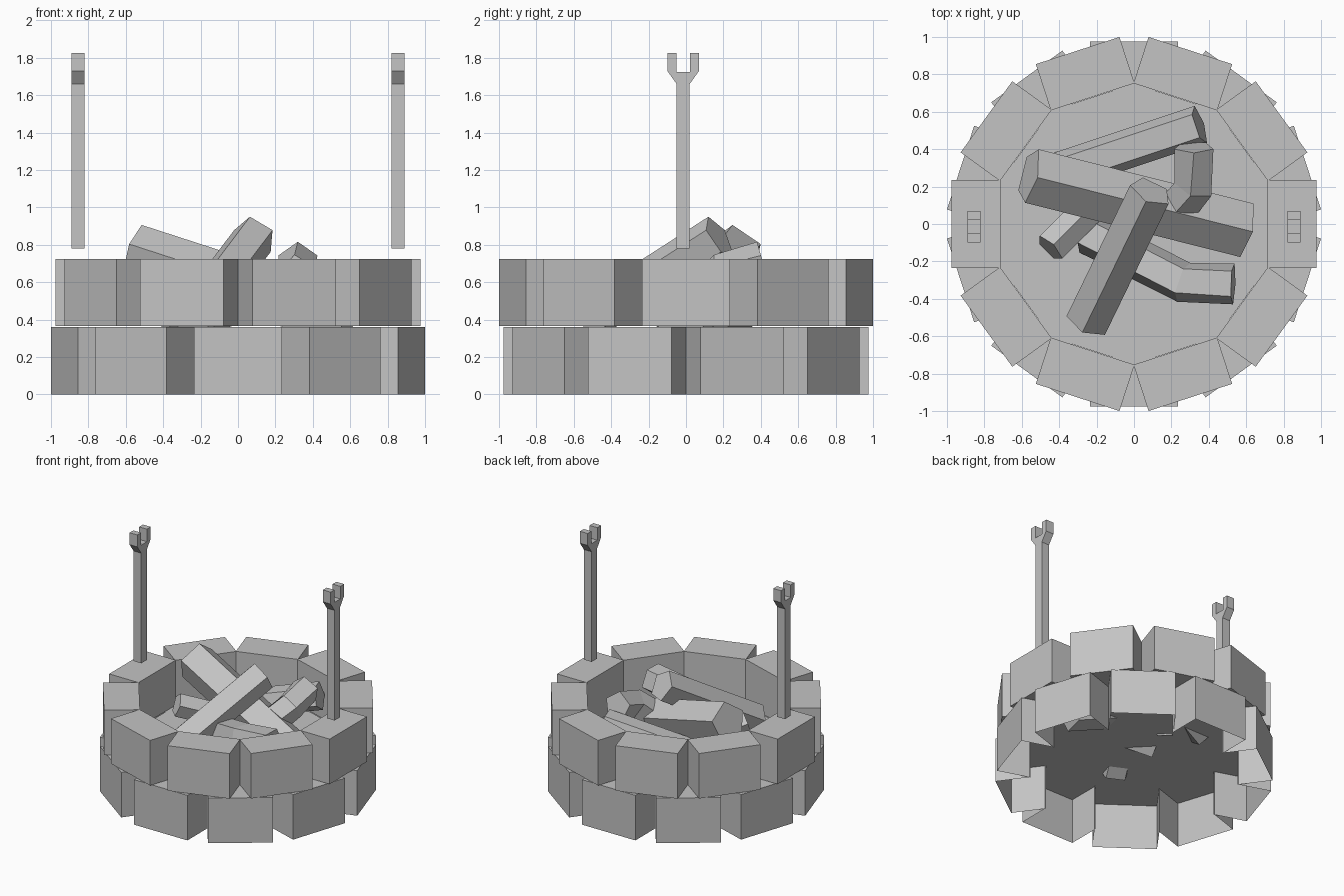
import bpy
import math
from mathutils import Matrix, Vector

cube = bpy.data.objects.get("Cube")
if cube:
    bpy.data.objects.remove(cube, do_unlink=True)

stone_grey = bpy.data.materials.new("plain_grey")
stone_grey.use_nodes = True
stone_grey.diffuse_color = (0.55, 0.55, 0.55, 1)
bsdf = stone_grey.node_tree.nodes["Principled BSDF"]
bsdf.inputs["Base Color"].default_value = (0.55, 0.55, 0.55, 1)
bsdf.inputs["Roughness"].default_value = 0.9


def add_object(name, verts, faces):
    mesh = bpy.data.meshes.new(name)
    mesh.from_pydata([tuple(v) for v in verts], [], faces)
    mesh.materials.append(stone_grey)
    mesh.update()
    obj = bpy.data.objects.new(name, mesh)
    bpy.context.collection.objects.link(obj)
    return obj


def loft(name, rings, caps=True):
    """Join equal rings of points, with optional end caps."""
    n = len(rings[0])
    verts = [p for ring in rings for p in ring]
    faces = [(r * n + i, r * n + (i + 1) % n, (r + 1) * n + (i + 1) % n, (r + 1) * n + i)
             for r in range(len(rings) - 1) for i in range(n)]
    if caps:
        last = (len(rings) - 1) * n
        faces += [tuple(reversed(range(n))), tuple(range(last, last + n))]
    return add_object(name, verts, faces)


# Stone rings: ten blocks each, inner corners touching
INNER, OUTER, HALF = 0.715, 0.975, 0.235
COUNT = 10


def stone(name, angle, z0, z1, open_base):
    turn = Matrix.Rotation(angle, 3, 'Z')
    plan = [(INNER, -HALF), (OUTER, -HALF), (OUTER, HALF), (INNER, HALF)]
    verts = [turn @ Vector((x, y, z)) for z in (z0, z1) for x, y in plan]
    faces = [(0, 1, 5, 4), (1, 2, 6, 5), (2, 3, 7, 6), (4, 5, 6, 7)]
    if not open_base:
        faces += [(3, 0, 4, 7), (3, 2, 1, 0)]
    add_object(name, verts, faces)


for i in range(COUNT):
    step = math.tau / COUNT
    stone(f"lower_stone_{i + 1}", (i + 0.5) * step, 0, 0.36, True)
    stone(f"upper_stone_{i + 1}", i * step, 0.365, 0.725, False)

# Fire pit floor
floor = [Vector((0.75 * math.cos(a), 0.75 * math.sin(a), 0.362))
         for a in (math.tau * (i + 0.5) / COUNT for i in range(COUNT))]
add_object("pit_floor", floor, [tuple(range(COUNT))])

# Forked posts: half profile mirrored across the stem, then extruded
half = [(0.035, 0.78), (0.035, 1.66), (0.085, 1.73), (0.085, 1.825), (0.037, 1.825), (0.037, 1.725)]
profile = half + [(-y, z) for y, z in reversed(half)]
for side, x in (("left", 0.855), ("right", -0.855)):
    rings = [[Vector((x + dx, y - 0.015, z)) for y, z in profile] for dx in (-0.034, 0.034)]
    loft(f"{side}_forked_post", rings)


# Logs: five-sided prisms swept along short paths
def log(name, path, radius, roll):
    pts = [Vector(p) for p in path]
    rings = []
    for i, p in enumerate(pts):
        d = (pts[min(i + 1, len(pts) - 1)] - pts[max(i - 1, 0)]).normalized()
        side = d.cross(Vector((0, 0, 1))).normalized()
        up = side.cross(d)
        angles = [math.radians(roll + 72 * k) for k in range(5)]
        rings.append([p + radius * (math.cos(a) * up - math.sin(a) * side) for a in angles])
    obj = loft(name, rings)
    obj.data.flip_normals()


log("top_log", [(-0.25, -0.526, 0.396), (0.09, 0.174, 0.846)], 0.12, 0)
log("long_log", [(0.59, -0.03, 0.385), (-0.56, 0.26, 0.758)], 0.155, 0)
log("back_log", [(-0.4, 0.28, 0.42), (0.35, 0.53, 0.61)], 0.11, 36)
log("bent_front_log", [(-0.25, -0.05, 0.42), (0.26, -0.31, 0.57), (0.53, -0.32, 0.6)], 0.115, 36)
log("bent_side_log", [(0.18, 0.02, 0.48), (0.32, 0.2, 0.65), (0.32, 0.41, 0.71)], 0.11, 0)
log("short_log", [(-0.12, 0.2, 0.42), (-0.45, -0.13, 0.58)], 0.09, 0)

# Make all faces point outwards
import bmesh
for obj in bpy.context.collection.objects:
    if obj.type == 'MESH' and obj.name.endswith(("log", "post")):
        bm = bmesh.new()
        bm.from_mesh(obj.data)
        bmesh.ops.recalc_face_normals(bm, faces=bm.faces)
        bm.to_mesh(obj.data)
        bm.free()
